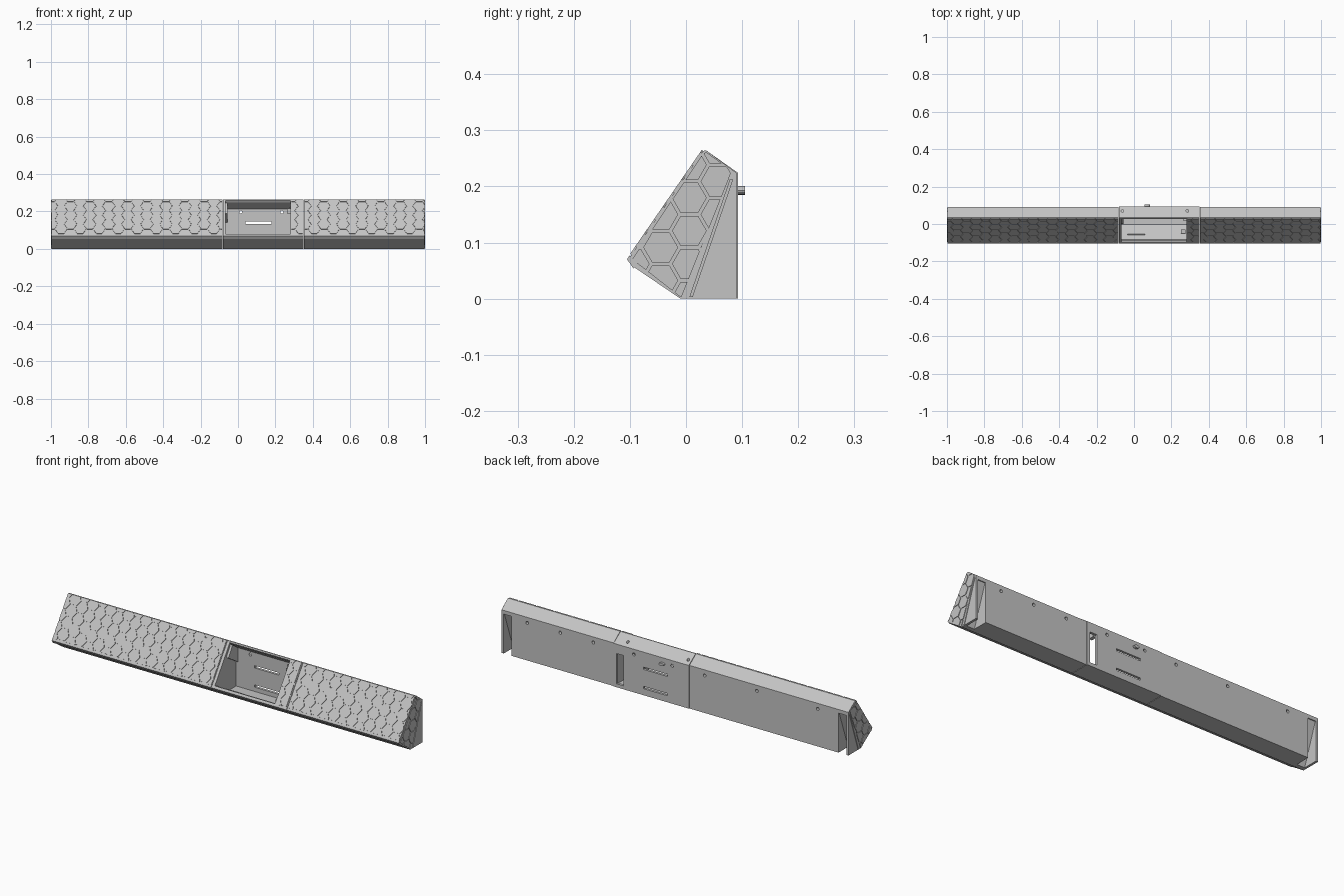
import bpy, bmesh, math
from mathutils import Matrix, Vector

cube = bpy.data.objects.get("Cube")
if cube:
    bpy.data.objects.remove(cube, do_unlink=True)

grey = bpy.data.materials.new("light_grey")
grey.use_nodes = True
colour = (0.55, 0.55, 0.55, 1)
grey.diffuse_color = colour
grey.node_tree.nodes["Principled BSDF"].inputs["Base Color"].default_value = colour


def finish(name, bm):
    bmesh.ops.recalc_face_normals(bm, faces=bm.faces)
    mesh = bpy.data.meshes.new(name)
    bm.to_mesh(mesh)
    bm.free()
    mesh.materials.append(grey)
    obj = bpy.data.objects.new(name, mesh)
    bpy.context.collection.objects.link(obj)
    return obj


def prism(name, profile, x0, x1):
    """Extrude a (y, z) profile along x."""
    bm = bmesh.new()
    face = bm.faces.new([bm.verts.new((x0, y, z)) for y, z in profile])
    new = bmesh.ops.extrude_face_region(bm, geom=[face])["geom"]
    bmesh.ops.translate(bm, vec=(x1 - x0, 0, 0),
                        verts=[v for v in new if isinstance(v, bmesh.types.BMVert)])
    return finish(name, bm)


def box(name, x0, x1, y0, y1, z0, z1):
    return prism(name, [(y0, z0), (y1, z0), (y1, z1), (y0, z1)], x0, x1)


def rod(name, centre, radius, length, axis="Y", sides=16, stretch=1):
    bm = bmesh.new()
    bmesh.ops.create_cone(bm, cap_ends=True, segments=sides, radius1=radius,
                          radius2=radius, depth=length)
    bm.transform(Matrix.Diagonal((stretch, 1, 1, 1)))
    if axis == "Y":
        bm.transform(Matrix.Rotation(math.pi / 2, 4, "X"))
    bm.transform(Matrix.Translation(centre))
    return finish(name, bm)


def cut(obj, cutter):
    mod = obj.modifiers.new("cut", "BOOLEAN")
    mod.operation = "DIFFERENCE"
    mod.solver = "EXACT"
    mod.object = cutter
    bpy.context.view_layer.objects.active = obj
    bpy.ops.object.modifier_apply(modifier=mod.name)
    bpy.data.objects.remove(cutter, do_unlink=True)


def hex_tiles(name, outline, matrix, radius=0.034, gap=0.003, height=0.003):
    """Raised hexagons trimmed to a convex counter-clockwise outline."""
    bm = bmesh.new()
    us, vs = [p[0] for p in outline], [p[1] for p in outline]
    row = radius * math.sqrt(3)
    for i in range(int((max(us) - min(us)) / (1.5 * radius)) + 3):
        for j in range(int((max(vs) - min(vs)) / row) + 3):
            cu = min(us) + i * 1.5 * radius
            cv = min(vs) + (j - 0.5 * (i % 2)) * row
            r = radius - gap
            bm.faces.new([bm.verts.new((cu + r * math.cos(k * math.pi / 3),
                                        cv + r * math.sin(k * math.pi / 3), 0))
                          for k in range(6)])
    for a, b in zip(outline, outline[1:] + outline[:1]):
        normal = Vector((b[1] - a[1], a[0] - b[0], 0))
        bmesh.ops.bisect_plane(bm, geom=bm.verts[:] + bm.edges[:] + bm.faces[:],
                               plane_co=(a[0], a[1], 0), plane_no=normal,
                               clear_outer=True)
    new = bmesh.ops.extrude_face_region(bm, geom=bm.faces[:])["geom"]
    bmesh.ops.translate(bm, vec=(0, 0, height),
                        verts=[v for v in new if isinstance(v, bmesh.types.BMVert)])
    bm.transform(matrix)
    return finish(name, bm)


# Wedge-shaped bar in three sections
LOW, HIGH = (-0.1025, 0.0703), (0.0305, 0.2633)


def section(back):
    return [LOW, (-0.094, 0.057), (-0.01, 0), (back, 0),
            (back, 0.224), (0.036, 0.264), HIGH]


right_bar = prism("right_bar", section(0.09), -0.997, -0.083)
left_bar = prism("left_bar", section(0.09), 0.353, 0.997)
centre_box = prism("centre_box", section(0.093), -0.081, 0.351)

# Wedge slots behind both ends
slot = [(0.008, -0.01), (0.085, 0.205), (0.12, 0.205), (0.12, -0.01)]
cut(right_bar, prism("cutter", slot, -0.985, -0.94))
cut(left_bar, prism("cutter", slot, 0.94, 0.985))

# Screw holes in the back
for bar, places in ((right_bar, (-0.82, -0.47, -0.17)), (left_bar, (0.47, 0.66, 0.85))):
    for x in places:
        cut(bar, rod("cutter", (x, 0.09, 0.195), 0.008, 0.04))

# Hollow centre with a front opening
cavity = [(-0.085, 0.07), (-0.004, 0.012), (0.08, 0.012),
          (0.08, 0.214), (0.033, 0.248)]
opening = [(-0.088, 0.074), (-0.12, 0.098), (0.009, 0.285),
           (0.034, 0.247), (0.04, 0.2), (-0.04, 0.08)]
cut(centre_box, prism("cutter", cavity, -0.067, 0.339))
cut(centre_box, prism("cutter", opening, -0.066, 0.28))

# Cable slots, side window and screw holes in the centre
for z in (0.04, 0.14):
    cut(centre_box, box("cutter", 0.04, 0.18, 0.06, 0.12, z - 0.006, z + 0.006))
cut(centre_box, box("cutter", 0.295, 0.334, 0.06, 0.12, 0.018, 0.175))
for x in (0.015, 0.235):
    cut(centre_box, rod("cutter", (x, 0.09, 0.197), 0.008, 0.06))
for x in (-0.062, 0.285):
    cut(centre_box, rod("cutter", (x, 0.07, 0.24), 0.007, 0.05, "Z"))

# Braces and clips inside the opening
prism("corner_brace", [(0.0, 0.19), (0.08, 0.14), (0.08, 0.214), (0.034, 0.245)],
      -0.067, -0.055)
box("side_clip", 0.262, 0.28, 0.02, 0.05, 0.19, 0.215)
box("floor_clip", 0.25, 0.275, -0.05, -0.03, 0.03, 0.075)
box("floor_tab", -0.035, 0.06, -0.06, -0.054, 0.045, 0.06)

# Rear peg
rod("rear_peg", (0.07, 0.0965, 0.193), 0.008, 0.017, stretch=1.8)

# Lip along the lower front edge
lip = [(-0.105, 0.07), (-0.101, 0.077), (-0.086, 0.064), (-0.094, 0.054)]
for name, x0, x1 in (("right_lip", -0.998, -0.083), ("centre_lip", -0.081, 0.351),
                     ("left_lip", 0.353, 0.998)):
    prism(name, lip, x0, x1)

# Hexagon relief on the sloping front
up = Vector((0, HIGH[0] - LOW[0], HIGH[1] - LOW[1]))
length = up.length
up.normalize()
side = Vector((1, 0, 0))
front = Matrix((side, up, side.cross(up))).transposed().to_4x4()
front.translation = (0, LOW[0], LOW[1])
for name, x0, x1 in (("right_front_tiles", -0.997, -0.085),
                     ("strip_front_tiles", 0.287, 0.346),
                     ("left_front_tiles", 0.357, 0.997)):
    hex_tiles(name, [(x0, 0.01), (x1, 0.01), (x1, length), (x0, length)], front)

# Hexagon relief and slanted rib on both ends
end = [(-0.096, 0.07), (-0.01, 0.003), (0.0, 0.003), (0.074, 0.208),
       (0.082, 0.228), (0.036, 0.261), (0.03, 0.258)]
rib = [(0.006, 0.003), (0.012, 0.003), (0.084, 0.212), (0.078, 0.212)]
for s, word in ((1, "left"), (-1, "right")):
    matrix = Matrix(((0, 0, s, s * 0.997), (1, 0, 0, 0), (0, 1, 0, 0), (0, 0, 0, 1)))
    hex_tiles(word + "_end_tiles", end, matrix)
    prism(word + "_end_rib", rib, s * 0.996, s * 1.0)
